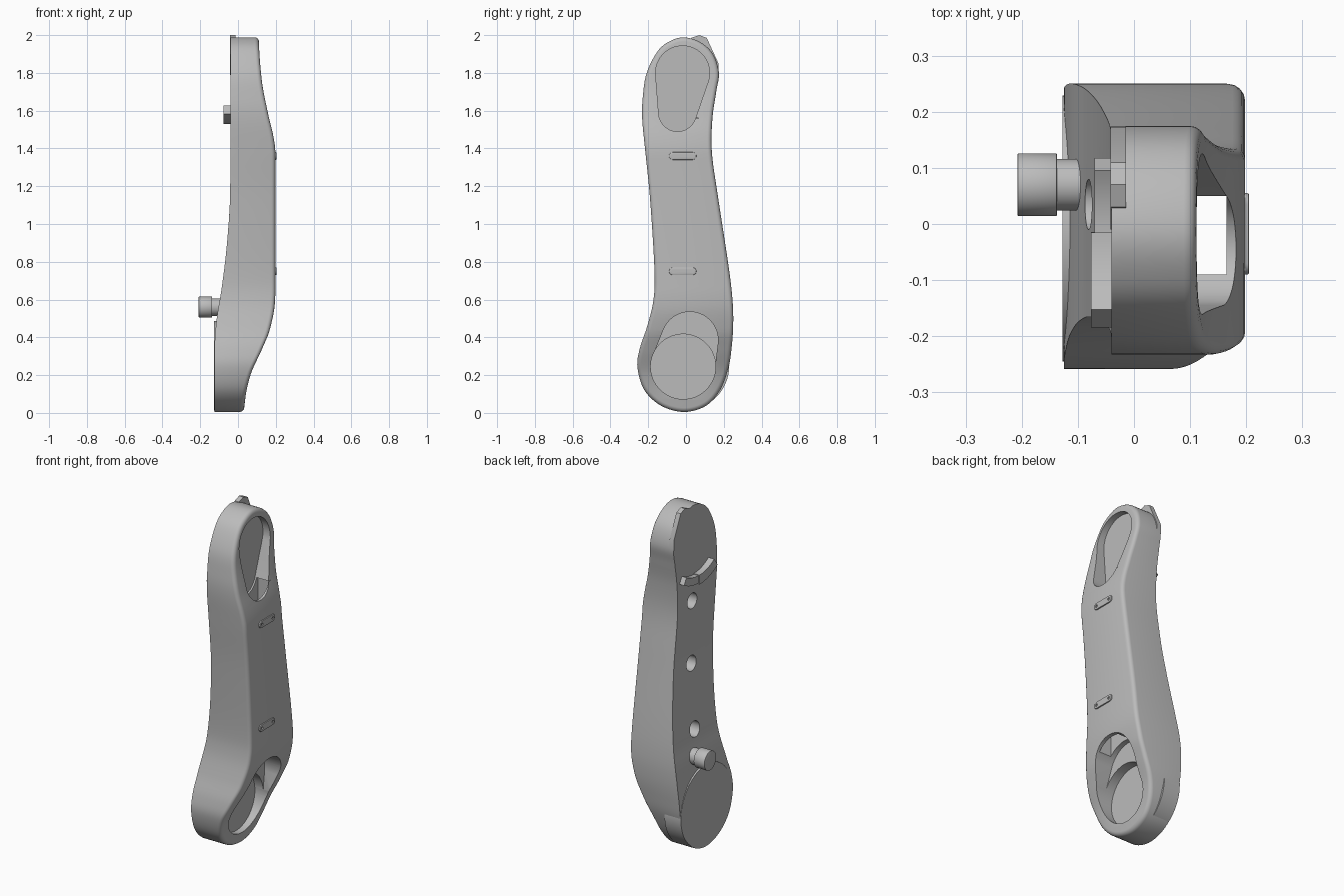
import bpy, bmesh, math
from mathutils import Vector
from mathutils.geometry import convex_hull_2d

cube = bpy.data.objects.get("Cube")
if cube:
    bpy.data.objects.remove(cube, do_unlink=True)

GREY = (0.5, 0.5, 0.5, 1)
mat = bpy.data.materials.new("light grey")
mat.use_nodes = True
mat.diffuse_color = GREY
bsdf = mat.node_tree.nodes["Principled BSDF"]
bsdf.inputs["Base Color"].default_value = GREY
bsdf.inputs["Roughness"].default_value = 0.6


def finish(name, bm):
    bmesh.ops.recalc_face_normals(bm, faces=bm.faces)
    mesh = bpy.data.meshes.new(name)
    bm.to_mesh(mesh)
    bm.free()
    mesh.materials.append(mat)
    obj = bpy.data.objects.new(name, mesh)
    bpy.context.collection.objects.link(obj)
    return obj


def prism(name, poly, x0, x1, bevel=0):
    """Extrude a (y, z) polygon along x, rounding the rims if asked."""
    bm = bmesh.new()
    base = bm.faces.new([bm.verts.new((x0, y, z)) for y, z in poly])
    ext = bmesh.ops.extrude_face_region(bm, geom=[base])["geom"]
    bmesh.ops.translate(bm, vec=(x1 - x0, 0, 0),
                        verts=[v for v in ext if isinstance(v, bmesh.types.BMVert)])
    if bevel:
        rims = [e for e in bm.edges if abs(e.verts[0].co.x - e.verts[1].co.x) < 1e-6]
        bmesh.ops.bevel(bm, geom=rims, offset=bevel, segments=2, affect="EDGES", profile=0.5)
    return finish(name, bm)


def circle(y, z, r, n=64):
    return [(y + r * math.cos(math.tau * i / n), z + r * math.sin(math.tau * i / n))
            for i in range(n)]


def hull(a, b):
    pts = circle(*a) + circle(*b)
    return [pts[i] for i in convex_hull_2d([Vector(p) for p in pts])]


def cut(obj, cutter):
    cutter.hide_render = True
    mod = obj.modifiers.new("cut", "BOOLEAN")
    mod.operation = "DIFFERENCE"
    mod.solver = "EXACT"
    mod.object = cutter
    bpy.context.view_layer.objects.active = obj
    bpy.ops.object.modifier_apply(modifier=mod.name)
    bpy.data.objects.remove(cutter, do_unlink=True)


def catmull(a, b, c, d, t):
    return 0.5 * (2 * b + (c - a) * t + (2 * a - 5 * b + 4 * c - d) * t * t
                  + (3 * b - a - 3 * c + d) * t ** 3)


def profile(points, z):
    """Monotone cubic lookup of x at height z."""
    z = min(max(z, points[0][0]), points[-1][0])
    slope = [(q[1] - p[1]) / (q[0] - p[0]) for p, q in zip(points, points[1:])]
    mean = lambda a, b: 2 * a * b / (a + b) if a * b > 0 else 0
    tang = [slope[0]] + [mean(a, b) for a, b in zip(slope, slope[1:])] + [slope[-1]]
    for i, (p, q) in enumerate(zip(points, points[1:])):
        if z <= q[0]:
            h = q[0] - p[0]
            t = (z - p[0]) / h
            return ((1 + 2 * t) * (1 - t) ** 2 * p[1] + t * (1 - t) ** 2 * h * tang[i]
                    + t * t * (3 - 2 * t) * q[1] + t * t * (t - 1) * h * tang[i + 1])


# Arm body: side outline in (y, z), with inner and outer faces following x profiles
right = [(.105, .037), (.18, .12), (.225, .24), (.242, .35), (.25, .47), (.246, .6), (.225, .78),
         (.17, 1.14), (.137, 1.38), (.14, 1.56), (.16, 1.7), (.174, 1.8), (.143, 1.9), (.075, 1.963)]
left = [(-.13, .037), (-.22, .12), (-.257, .24), (-.245, .34), (-.205, .46), (-.172, .6),
        (-.167, .76), (-.19, 1.13), (-.215, 1.38), (-.232, 1.56), (-.228, 1.68), (-.208, 1.8),
        (-.15, 1.915), (-.085, 1.968)]
outer = [(0, .03), (.1, .042), (.2, .066), (.34, .128), (.44, .168), (.58, .195), (.65, .198),
         (1.38, .198), (1.46, .188), (1.58, .16), (1.76, .126), (1.93, .112), (2, .11)]
inner = [(0, -.125), (.33, -.125), (.46, -.117), (.55, -.105), (.65, -.088), (.9, -.058),
         (1.15, -.042), (1.35, -.04), (2, -.04)]

ctrl = [Vector(p) for p in [(-.01, .005)] + right + [(-.01, 1.988)] + left[::-1]]
STEPS, ROUND, LAYERS = 6, .022, 5
n = len(ctrl)
outline = [catmull(ctrl[i - 1], ctrl[i], ctrl[(i + 1) % n], ctrl[(i + 2) % n], s / STEPS)
           for i in range(n) for s in range(STEPS)]
m = len(outline)
bm = bmesh.new()
loops = [[bm.verts.new((profile(inner, p.y), p.x, p.y)) for p in outline]]
for k in range(LAYERS):
    ang = math.pi / 2 * k / (LAYERS - 1)
    loop = []
    for j, p in enumerate(outline):
        t = (outline[(j + 1) % m] - outline[j - 1]).normalized()
        q = p + Vector((-t.y, t.x)) * ROUND * (1 - math.cos(ang))
        loop.append(bm.verts.new((profile(outer, q.y) - ROUND * (1 - math.sin(ang)), q.x, q.y)))
    loops.append(loop)
for a, b in zip(loops, loops[1:]):
    for j in range(m):
        bm.faces.new((a[j - 1], a[j], b[j], b[j - 1]))
for cap in (loops[0], loops[-1]):
    bm.faces.new((cap[0], cap[1], cap[-1]))
    for j in range(1, m // 2 - 1):
        bm.faces.new((cap[j], cap[j + 1], cap[m - j - 1], cap[m - j]))
    bm.faces.new((cap[m // 2 - 1], cap[m // 2], cap[m // 2 + 1]))
body = finish("arm_body", bm)

# Joint pockets on the outer face, joined by a hidden cable duct
cut(body, prism("upper_pocket", hull((-.018, 1.8, .143), (-.045, 1.59, .1)), .075, .4))
cut(body, prism("lower_pocket", hull((-.015, .25, .168), (.02, .385, .15)), .055, .4))
cut(body, prism("lower_seat", circle(-.015, .245, .172), 0, .4))
cut(body, prism("cable_duct", [(-.09, .42), (.065, .42), (.065, 1.56), (-.09, 1.56)], .085, .165))

# Bolt holes on the inner face
for y, z in ((0, 1.43), (.015, 1.07), (.035, .7)):
    cut(body, prism("bolt_hole", circle(y, z, .045, 32), -.2, .03))
parts = [body]

# Round mounting face at the lower joint
parts.append(prism("lower_mounting_face", circle(-.008, .25, .237), -.127, -.02))

# Stop peg on the inner face
parts.append(prism("peg_shaft", circle(.07, .56, .046, 40), -.14, -.04))
parts.append(prism("peg_head", circle(.07, .56, .056, 40), -.208, -.137, .003))

# Curved stop block below the upper joint
arc = [math.radians(-36 + 66 * i / 16) for i in range(17)]
ring = lambda r, angs: [(-.02 + r * math.sin(a), 1.81 - r * math.cos(a)) for a in angs]
parts.append(prism("stop_block", ring(.28, arc[:10]) + ring(.225, arc[:10][::-1]), -.077, -.03))
parts.append(prism("stop_block_step", ring(.275, arc[9:]) + ring(.23, arc[9:][::-1]), -.07, -.03))

# Corner tab at the top of the inner face
parts.append(prism("top_tab", [(-.01, 1.9), (.03, 1.986), (.07, 2), (.11, 1.985), (.172, 1.85),
                               (.174, 1.79), (.1, 1.79)], -.042, -.014))

# Pill-shaped cover plates with screw holes
for z in (1.36, .75):
    plate = prism("cover_plate", hull((-.07, z, .02, 32), (.035, z, .02, 32)), .19, .205, .003)
    for y in (-.068, .033):
        cut(plate, prism("screw_hole", circle(y, z, .008, 16), .199, .22))
    parts.append(plate)

bpy.ops.object.select_all(action="DESELECT")
for obj in parts:
    obj.select_set(True)
bpy.context.view_layer.objects.active = body
bpy.ops.object.shade_smooth_by_angle(angle=math.radians(32))
